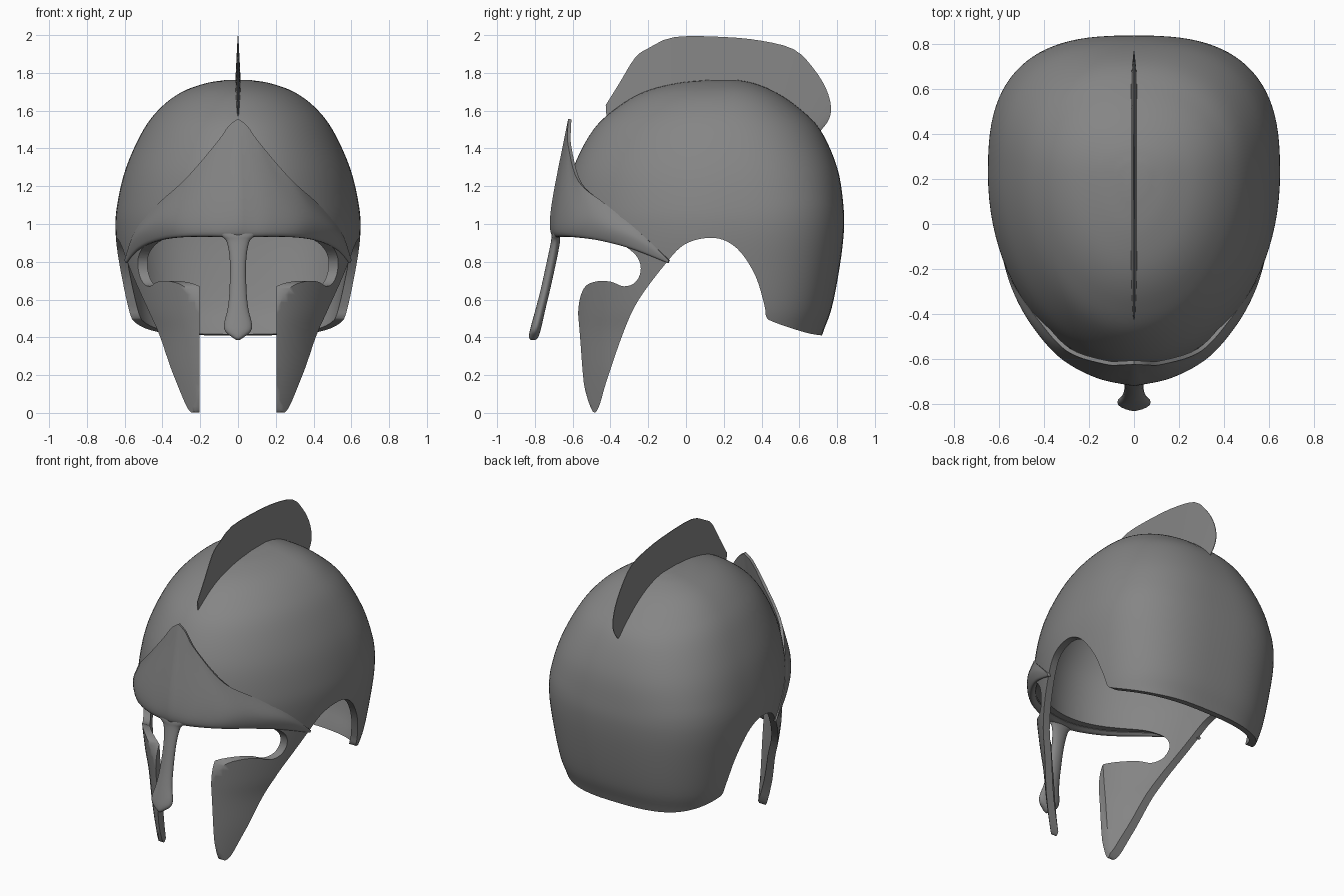
import bpy, bmesh, math
from mathutils import Vector

if "Cube" in bpy.data.objects:
    bpy.data.objects.remove(bpy.data.objects["Cube"])

metal = bpy.data.materials.new("dark_metal")
metal.diffuse_color = (.235, .235, .235, 1)
metal.use_nodes = True
metal.node_tree.nodes["Principled BSDF"].inputs["Base Color"].default_value = metal.diffuse_color


def spline(pts, n):
    """Catmull-Rom through points, n samples per segment."""
    p = [Vector(q) for q in pts]
    p = [2 * p[0] - p[1]] + p + [2 * p[-1] - p[-2]]
    out = []
    for i in range(1, len(p) - 2):
        a, b, c, d = p[i - 1:i + 3]
        for k in range(n):
            t = k / n
            out.append(0.5 * (2 * b + (c - a) * t + (2 * a - 5 * b + 4 * c - d) * t * t
                              + (3 * b - a - 3 * c + d) * t ** 3))
    return out + [p[-2]]


def pick(curve, n):
    """Resample a dense curve to n + 1 points by index."""
    return [curve[round(i * (len(curve) - 1) / n)] for i in range(n + 1)]


def loft(name, rows, closed=True, caps=True):
    bm = bmesh.new()
    vs = [[bm.verts.new(p) for p in r] for r in rows]
    n = len(vs[0])
    for a, b in zip(vs, vs[1:]):
        for i in range(n if closed else n - 1):
            j = (i + 1) % n
            bm.faces.new((a[i], a[j], b[j], b[i]))
    if caps:
        bm.faces.new(vs[0][::-1])
        bm.faces.new(vs[-1])
    bmesh.ops.recalc_face_normals(bm, faces=bm.faces)
    me = bpy.data.meshes.new(name)
    bm.to_mesh(me)
    bm.free()
    me.materials.append(metal)
    ob = bpy.data.objects.new(name, me)
    bpy.context.collection.objects.link(ob)
    return ob


def finish(ob, angle=35):
    bpy.ops.object.select_all(action='DESELECT')
    ob.select_set(True)
    bpy.context.view_layer.objects.active = ob
    for m in list(ob.modifiers):
        bpy.ops.object.modifier_apply(modifier=m.name)
    bpy.ops.object.shade_smooth_by_angle(angle=math.radians(angle))


def boolean(ob, cutter, op):
    cutter.hide_render = True
    m = ob.modifiers.new("cut", 'BOOLEAN')
    m.operation = op
    m.solver = 'EXACT'
    m.object = cutter


# Helmet shell: horizontal sections given as (z, front y, back y, half width)
sections = [(-.1, -.59, .57, .43), (0, -.60, .60, .475), (.2, -.61, .66, .525),
            (.41, -.62, .72, .555), (.55, -.625, .77, .592), (.75, -.635, .81, .625),
            (.95, -.64, .835, .648), (1.1, -.635, .833, .64), (1.3, -.595, .80, .592),
            (1.5, -.49, .71, .50), (1.62, -.36, .59, .405), (1.7, -.22, .47, .295),
            (1.745, -.05, .36, .17), (1.763, .12, .27, .06)]
CY = .22


def shell_ring(s, n=96):
    z, yf, yb, w = s
    ring = []
    e = 2.75 - 0.55 * min(1, max(0, (z - 1.1) / .5))
    for i in range(n):
        a = 2 * math.pi * i / n
        c, sn = math.cos(a), math.sin(a)
        k = 2 if sn < 0 else e
        x = w * math.copysign(abs(c) ** (2 / k), c)
        y = CY + (yb - CY if sn > 0 else CY - yf) * math.copysign(abs(sn) ** (2 / k), sn)
        ring.append((x, y, z))
    return ring


rows = [shell_ring(s) for s in spline(sections, 5)]
shell = loft("helmet_shell", rows, caps=False)
bm = bmesh.new()
bm.from_mesh(shell.data)
top = max(v.co.z for v in bm.verts)
rim = [e for e in bm.edges if e.is_boundary and e.verts[0].co.z > top - .001]
bmesh.ops.contextual_create(bm, geom=rim)
bmesh.ops.recalc_face_normals(bm, faces=bm.faces)
bm.to_mesh(shell.data)
bm.free()
sol = shell.modifiers.new("thickness", 'SOLIDIFY')
sol.thickness = .045
sol.offset = -1

# Side outline: brow, eye opening, cheek guard, ear arch, neck guard
outline = [(-.9, .945), (-.6, .945), (-.42, .925), (-.32, .88), (-.255, .82), (-.24, .75),
           (-.27, .69), (-.33, .67), (-.4, .695), (-.48, .695), (-.54, .66), (-.57, .55),
           (-.565, .35), (-.54, .15), (-.505, .03), (-.48, .003), (-.455, .05), (-.42, .17),
           (-.33, .43), (-.25, .6), (-.1, .80), (-.01, .89), (.1, .925), (.2, .915),
           (.29, .85), (.37, .72), (.415, .57), (.425, .51), (.455, .485), (.6, .435),
           (.72, .41), (.95, .40)]
side = [tuple(p) for p in spline(outline, 4)] + [(.95, 1.95), (-.9, 1.95)]
cutter = loft("side_cutter", [[(x, y, z) for y, z in side] for x in (-1, 1)])
boolean(shell, cutter, 'INTERSECT')
# Straight gap between the cheek guards
gap = loft("gap_cutter", [[(x, -.8, -.2), (x, -.3, -.2), (x, -.3, .8), (x, -.8, .8)]
                          for x in (-.203, .203)])
boolean(shell, gap, 'DIFFERENCE')
finish(shell, 50)
for c in (cutter, gap):
    bpy.data.objects.remove(c)

# Brow plate: lower, middle and upper curves from centre to temple
low = [(0, -.703, .945), (.15, -.675, .95), (.3, -.595, .945), (.42, -.46, .925),
       (.52, -.29, .88), (.589, -.09, .80)]
mid = [(0, -.703, 1.1), (.17, -.662, 1.09), (.33, -.575, 1.05), (.45, -.44, 1.0),
       (.536, -.28, .93), (.591, -.09, .805)]
upp = [(0, -.615, 1.555), (.05, -.617, 1.515), (.125, -.615, 1.41), (.29, -.56, 1.22),
       (.42, -.42, 1.10), (.537, -.25, .96), (.593, -.09, .81)]
inner = [(x * (.95 + .008 * i), y + .06 - .012 * i, z + .005)
         for i, (x, y, z) in enumerate(low)]
N = 30
curves = [pick(spline(c, 30), N) for c in (inner, low, mid, upp)]
cols = [spline([c[i] for c in curves], 6) for i in range(N + 1)]
mirror = [[Vector((-p.x, p.y, p.z)) for p in c] for c in cols[:0:-1]]
brow = loft("brow_plate", mirror + cols, closed=False, caps=False)
sol = brow.modifiers.new("thickness", 'SOLIDIFY')
sol.thickness = .018
sol.offset = 0
finish(brow, 60)

# Nose guard: (z, y, half width, half thickness)
nose = [(.965, -.685, .12, .02), (.935, -.69, .085, .022), (.90, -.692, .058, .024),
        (.8, -.712, .043, .025), (.65, -.745, .045, .025), (.55, -.77, .055, .026),
        (.47, -.79, .074, .028), (.43, -.80, .066, .028), (.40, -.807, .03, .024),
        (.385, -.81, .008, .012)]
rings = []
for z, y, w, t in spline(nose, 4):
    rings.append([(w * math.cos(a), y + t * math.sin(a), z)
                  for a in (2 * math.pi * i / 20 for i in range(20))])
finish(loft("nose_guard", rings), 60)

# Crest fin: (base y, base z, rim y, rim z), thin toward rim and ends
crest = [(-.42, 1.55, -.425, 1.63), (-.36, 1.58, -.35, 1.75), (-.28, 1.64, -.27, 1.88),
         (-.2, 1.68, -.2, 1.93), (-.06, 1.72, -.06, 1.99), (.2, 1.73, .2, 1.99),
         (.4, 1.69, .4, 1.97), (.5, 1.63, .57, 1.925), (.58, 1.57, .67, 1.83),
         (.64, 1.52, .74, 1.72), (.67, 1.49, .768, 1.62), (.68, 1.475, .755, 1.55),
         (.685, 1.465, .71, 1.49)]
pts = spline(crest, 3)
fin = []
for i, (a, b, c, d) in enumerate(pts):
    t = .003 + .013 * math.sin(math.pi * i / (len(pts) - 1)) ** .6
    fin.append([(-t, a, b), (-.002, c, d), (.002, c, d), (t, a, b)])
finish(loft("crest", fin), 35)
